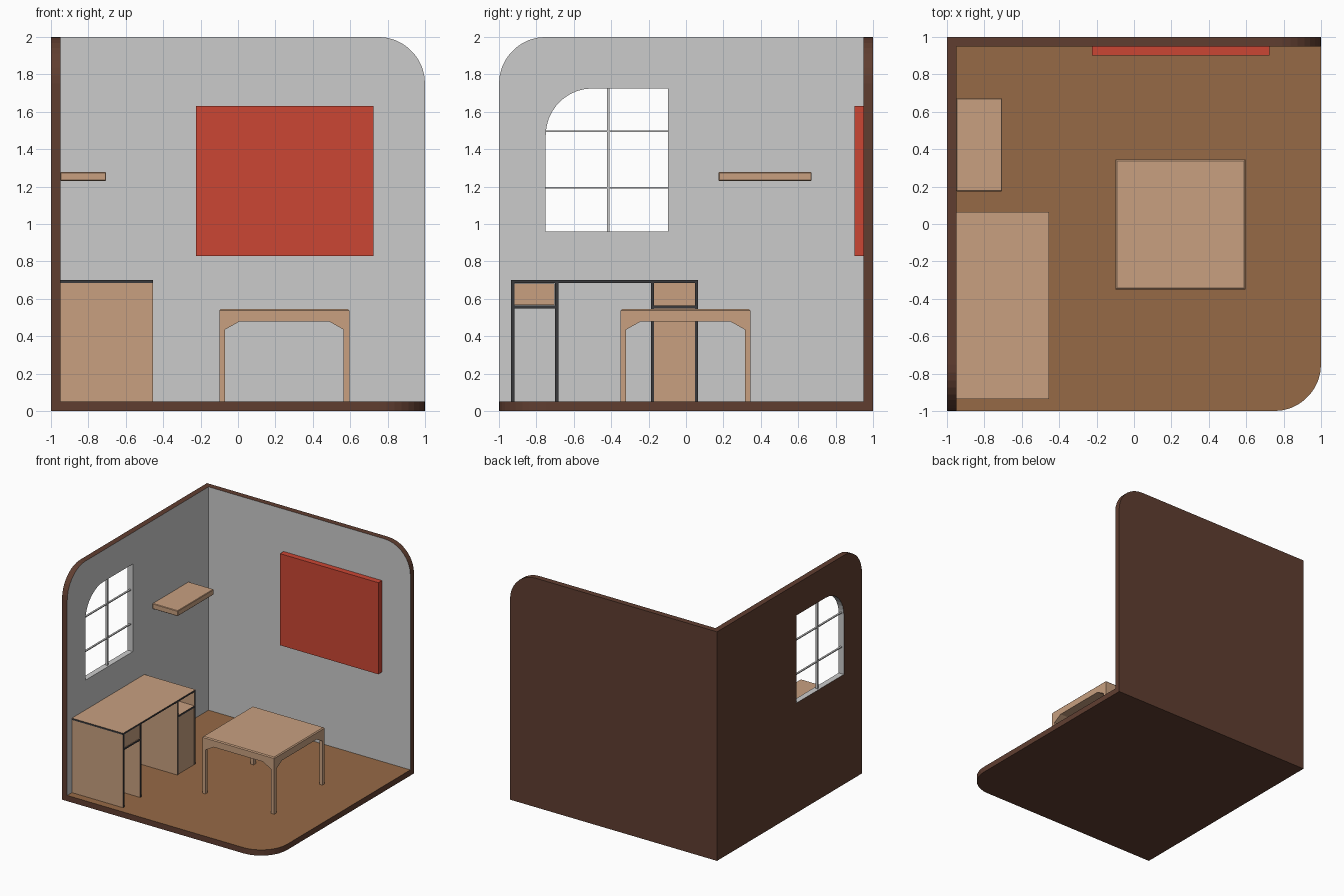
import bpy, bmesh, math
from mathutils import Vector

if "Cube" in bpy.data.objects:
    bpy.data.objects.remove(bpy.data.objects["Cube"])


def material(name, rgb):
    m = bpy.data.materials.new(name)
    m.diffuse_color = (*rgb, 1)
    m.use_nodes = True
    m.node_tree.nodes["Principled BSDF"].inputs["Base Color"].default_value = m.diffuse_color
    return m


SHELL = material("dark_brown", (0.117, 0.048, 0.030))
WALL = material("wall_grey", (0.60, 0.60, 0.60))
FLOOR = material("floor_brown", (0.305, 0.144, 0.061))
WOOD = material("light_wood", (0.58, 0.352, 0.216))
EDGE = material("charcoal_edge", (0.04, 0.04, 0.043))
RED = material("red", (0.60, 0.061, 0.034))


def finish(name, bm, mats, rule=None):
    """Turn a bmesh into an object; rule(face) picks the material slot."""
    bmesh.ops.recalc_face_normals(bm, faces=bm.faces[:])
    bm.normal_update()
    if rule:
        for f in bm.faces:
            f.material_index = int(rule(f))
    me = bpy.data.meshes.new(name)
    bm.to_mesh(me)
    bm.free()
    for m in mats:
        me.materials.append(m)
    ob = bpy.data.objects.new(name, me)
    bpy.context.collection.objects.link(ob)
    return ob


def box(name, x, y, z, mats, rule=None, bevel=0):
    bm = bmesh.new()
    bmesh.ops.create_cube(bm, size=1)
    for v in bm.verts:
        v.co = [a[0] + (c + 0.5) * (a[1] - a[0]) for c, a in zip(v.co, (x, y, z))]
    if bevel:
        bmesh.ops.bevel(bm, geom=bm.edges[:], offset=bevel, segments=1, affect='EDGES')
    return finish(name, bm, mats, rule)


def rounded(u0, u1, v0, v1, r, n=9):
    """Rectangle outline whose (u0, v1) corner is rounded."""
    arc = [(u0 + r - r * math.cos(math.pi / 2 * i / n),
            v1 - r + r * math.sin(math.pi / 2 * i / n)) for i in range(n + 1)]
    return arc + [(u1, v1), (u1, v0), (u0, v0)]


def plate(name, outlines, place, thick, mats, rule):
    """Fill outlines (outer, then holes), extrude by the vector thick."""
    bm = bmesh.new()
    edges = []
    for pts in outlines:
        vs = [bm.verts.new(place(u, v)) for u, v in pts]
        edges += [bm.edges.new((vs[i - 1], vs[i])) for i in range(len(vs))]
    if len(outlines) == 1:
        bm.faces.new(bm.verts[:])
    else:
        bmesh.ops.triangle_fill(bm, use_beauty=True, edges=edges)
    ret = bmesh.ops.extrude_face_region(bm, geom=bm.faces[:], use_keep_orig=True)
    moved = [g for g in ret["geom"] if isinstance(g, bmesh.types.BMVert)]
    bmesh.ops.translate(bm, vec=Vector(thick), verts=moved)
    return finish(name, bm, mats, rule)


# Room shell: floor, back wall, left wall with window opening
T = 0.05
plate("floor", [rounded(-1, 1, -1, 1, 0.25)], lambda u, v: (-u, -v, 0), (0, 0, T),
      [SHELL, FLOOR], lambda f: f.normal.z > 0.9)
plate("back_wall", [rounded(-1, 1 - T, T, 2, 0.25)], lambda u, v: (-u, 1, v), (0, -T, 0),
      [SHELL, WALL], lambda f: f.normal.y < -0.9)


def left_wall_rule(f):
    c = f.calc_center_median()
    reveal = -0.8 < c.y < -0.05 and 0.9 < c.z < 1.8 and f.normal.x > -0.5
    return f.normal.x > 0.9 or reveal


plate("left_wall", [rounded(-1, 1, T, 2, 0.25), rounded(-0.75, -0.095, 0.96, 1.725, 0.25)],
      lambda u, v: (-1, u, v), (T, 0, 0), [SHELL, WALL], left_wall_rule)

# Window bars
box("window_bar_vertical", (-0.985, -0.965), (-0.422, -0.408), (0.96, 1.725), [WALL])
for i, z in enumerate((1.195, 1.495)):
    box(f"window_bar_horizontal_{i + 1}", (-0.983, -0.967), (-0.75, -0.095),
        (z - 0.004, z + 0.004), [WALL])

# Wall shelf and red panel
box("wall_shelf", (-0.95, -0.705), (0.175, 0.672), (1.23, 1.278), [WOOD], bevel=0.004)
box("red_wall_panel", (-0.225, 0.725), (0.90, 0.95), (0.83, 1.63), [RED])

# Desk: top, four upright panels, two dividers, drawer, door
X = (-0.95, -0.455)
WE = [WOOD, EDGE]


def front(f):
    return f.normal.x > 0.9


box("desk_top", X, (-0.935, 0.065), (0.685, 0.70), WE, lambda f: abs(f.normal.z) < 0.5)
for i, y in enumerate((-0.935, -0.70, -0.187, 0.048)):
    box(f"desk_panel_{i + 1}", X, (y, y + 0.017), (T, 0.685), WE, front)
for side, y in (("left", (-0.918, -0.70)), ("right", (-0.17, 0.048))):
    box(f"desk_{side}_divider", X, y, (0.548, 0.565), WE, front)
box("desk_drawer", (-0.945, -0.458), (-0.916, -0.702), (0.566, 0.683), [WOOD])
box("desk_right_back", (-0.95, -0.935), (-0.17, 0.048), (0.565, 0.685), [WOOD])
box("desk_door", (-0.475, -0.458), (-0.17, 0.048), (T, 0.548), [WOOD])

# Table: slab and four legs flaring into it
cx, cy, h = 0.2475, -0.0025, 0.3475
box("table_top", (cx - h, cx + h), (cy - h, cy + h), (0.48, 0.545), [WOOD],
    bevel=0).modifiers.clear()
slab = bpy.data.objects["table_top"]
bm = bmesh.new()
bm.from_mesh(slab.data)
rim = [e for e in bm.edges if all(v.co.z > 0.54 for v in e.verts)]
bmesh.ops.bevel(bm, geom=rim, offset=0.008, segments=1, affect='EDGES')
bm.to_mesh(slab.data)
bm.free()
for i, (sx, sy) in enumerate(((-1, -1), (1, -1), (1, 1), (-1, 1))):
    bm = bmesh.new()
    rings = []
    for size, z in ((0.03, T), (0.03, 0.435), (0.11, 0.48)):
        rings.append([bm.verts.new((cx + sx * (h - a * size), cy + sy * (h - b * size), z))
                      for a, b in ((0, 0), (1, 0), (1, 1), (0, 1))])
    for lo, hi in zip(rings, rings[1:]):
        for k in range(4):
            bm.faces.new((lo[k - 1], lo[k], hi[k], hi[k - 1]))
    bm.faces.new(rings[0])
    bm.faces.new(rings[-1])
    finish(f"table_leg_{i + 1}", bm, [WOOD])
